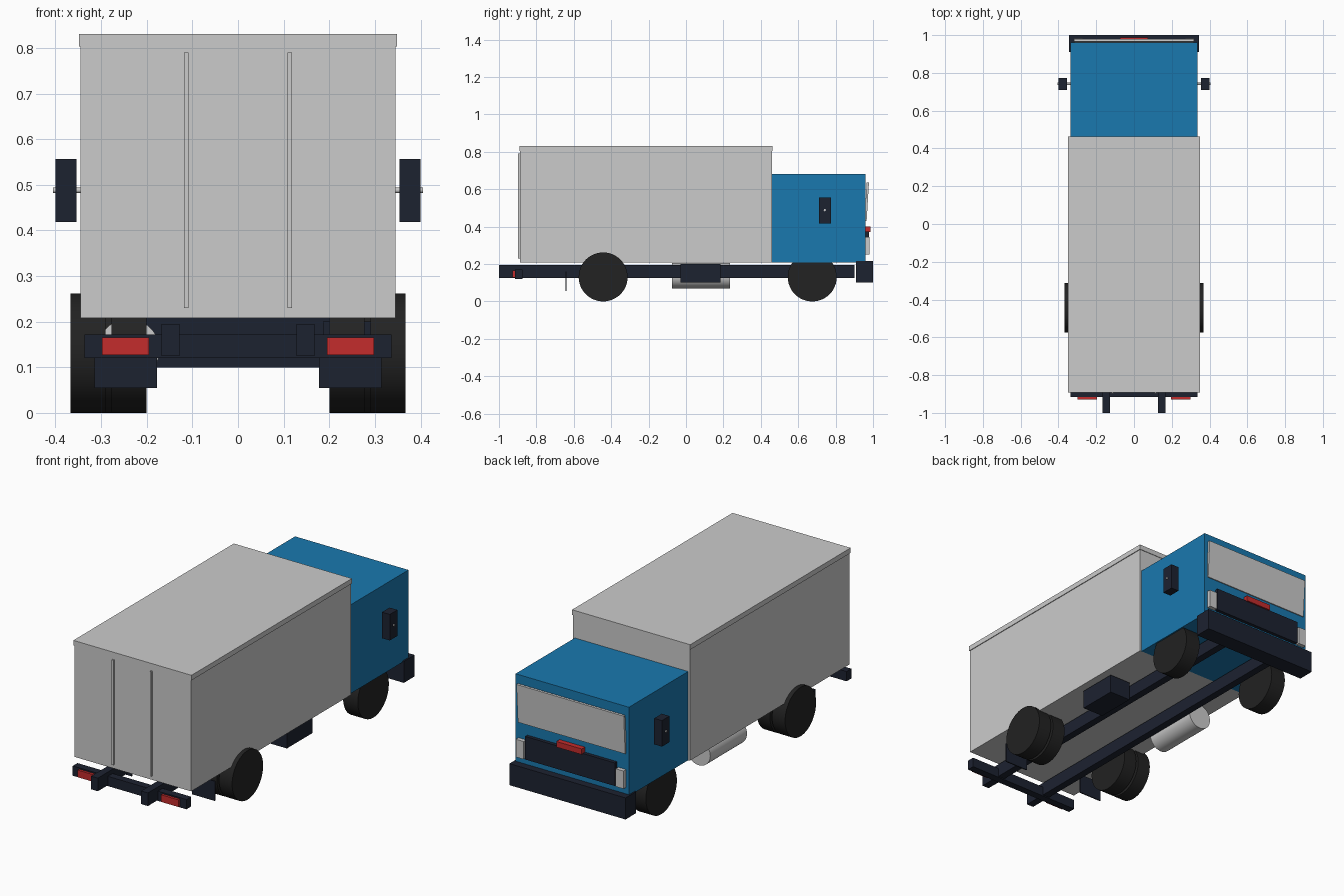
import bpy
import math

if "Cube" in bpy.data.objects:
    bpy.data.objects.remove(bpy.data.objects["Cube"])


def material(name, rgb):
    m = bpy.data.materials.new(name)
    m.diffuse_color = (*rgb, 1)
    m.use_nodes = True
    m.node_tree.nodes["Principled BSDF"].inputs["Base Color"].default_value = m.diffuse_color
    return m


BLUE = material("cab_blue", (0.01, 0.19, 0.43))
DARK = material("dark_navy", (0.012, 0.016, 0.03))
BLACK = material("rubber", (0.016, 0.016, 0.016))
RED = material("red", (0.55, 0.025, 0.025))


def finish(name, mat):
    o = bpy.context.object
    o.name = name
    if mat:
        o.data.materials.append(mat)
    return o


def box(name, x, y, z, mat=None, rot=0):
    """Box from (min, max) ranges, optionally tilted about x."""
    mid = [(r[0] + r[1]) / 2 for r in (x, y, z)]
    bpy.ops.mesh.primitive_cube_add(size=1, location=mid, rotation=(rot, 0, 0))
    o = finish(name, mat)
    o.scale = [r[1] - r[0] for r in (x, y, z)]
    bpy.ops.object.transform_apply(location=False, rotation=False, scale=True)
    return o


def pair(name, x, y, z, mat=None):
    """Box and its mirror image across x = 0."""
    box(name + "_right", x, y, z, mat)
    box(name + "_left", (-x[1], -x[0]), y, z, mat)


def cylinder(name, r, depth, loc, rot, mat=None, sides=48):
    bpy.ops.mesh.primitive_cylinder_add(vertices=sides, radius=r, depth=depth,
                                        location=loc, rotation=rot)
    o = finish(name, mat)
    bpy.ops.object.shade_smooth_by_angle(angle=math.radians(35))
    return o


# Cargo body, roof cap and rear door bars
box("cargo_box", (-0.345, 0.345), (-0.888, 0.46), (0.208, 0.815))
box("cargo_roof", (-0.349, 0.349), (-0.891, 0.463), (0.803, 0.83))
pair("door_bar", (0.108, 0.118), (-0.898, -0.88), (0.23, 0.79))

# Cab with front details
box("cab", (-0.335, 0.335), (0.46, 0.96), (0.208, 0.682), BLUE)
box("windscreen", (-0.317, 0.317), (0.96, 0.972), (0.43, 0.637), rot=-0.06)
box("grille", (-0.265, 0.265), (0.95, 0.979), (0.25, 0.373), DARK)
box("front_badge_bar", (-0.075, 0.075), (0.95, 0.987), (0.37, 0.4), RED)
pair("headlight", (0.272, 0.318), (0.95, 0.982), (0.25, 0.345))
box("front_bumper", (-0.343, 0.343), (0.91, 1.0), (0.1, 0.215), DARK)

# Chassis, underbody storage and rear end
pair("frame_rail", (0.128, 0.168), (-1.0, 0.9), (0.125, 0.195), DARK)
box("equipment_box", (0.186, 0.31), (-0.03, 0.185), (0.1, 0.2), DARK)
cylinder("fuel_tank", 0.068, 0.31, (-0.24, 0.08, 0.138), (math.pi / 2, 0, 0))
box("rear_crossbar", (-0.336, 0.336), (-0.915, -0.875), (0.12, 0.172), DARK)
pair("tail_light", (0.195, 0.298), (-0.928, -0.91), (0.127, 0.165), RED)
pair("mud_flap", (0.178, 0.314), (-0.644, -0.638), (0.055, 0.16), DARK)

# Mirrors with arms
pair("mirror", (0.354, 0.4), (0.71, 0.774), (0.418, 0.557), DARK)
for s, side in ((1, "right"), (-1, "left")):
    cylinder("mirror_arm_" + side, 0.006, 0.08, (s * 0.365, 0.742, 0.488),
             (0, math.pi / 2, 0), sides=12)

    # Single front wheels and doubled rear wheels
    for name, x0, x1, y in (("front_wheel", 0.24, 0.327, 0.675),
                            ("rear_outer_wheel", 0.29, 0.367, -0.443),
                            ("rear_inner_wheel", 0.2, 0.277, -0.443)):
        cylinder(f"{name}_{side}", 0.131, x1 - x0, (s * (x0 + x1) / 2, y, 0.131),
                 (0, math.pi / 2, 0), BLACK)
